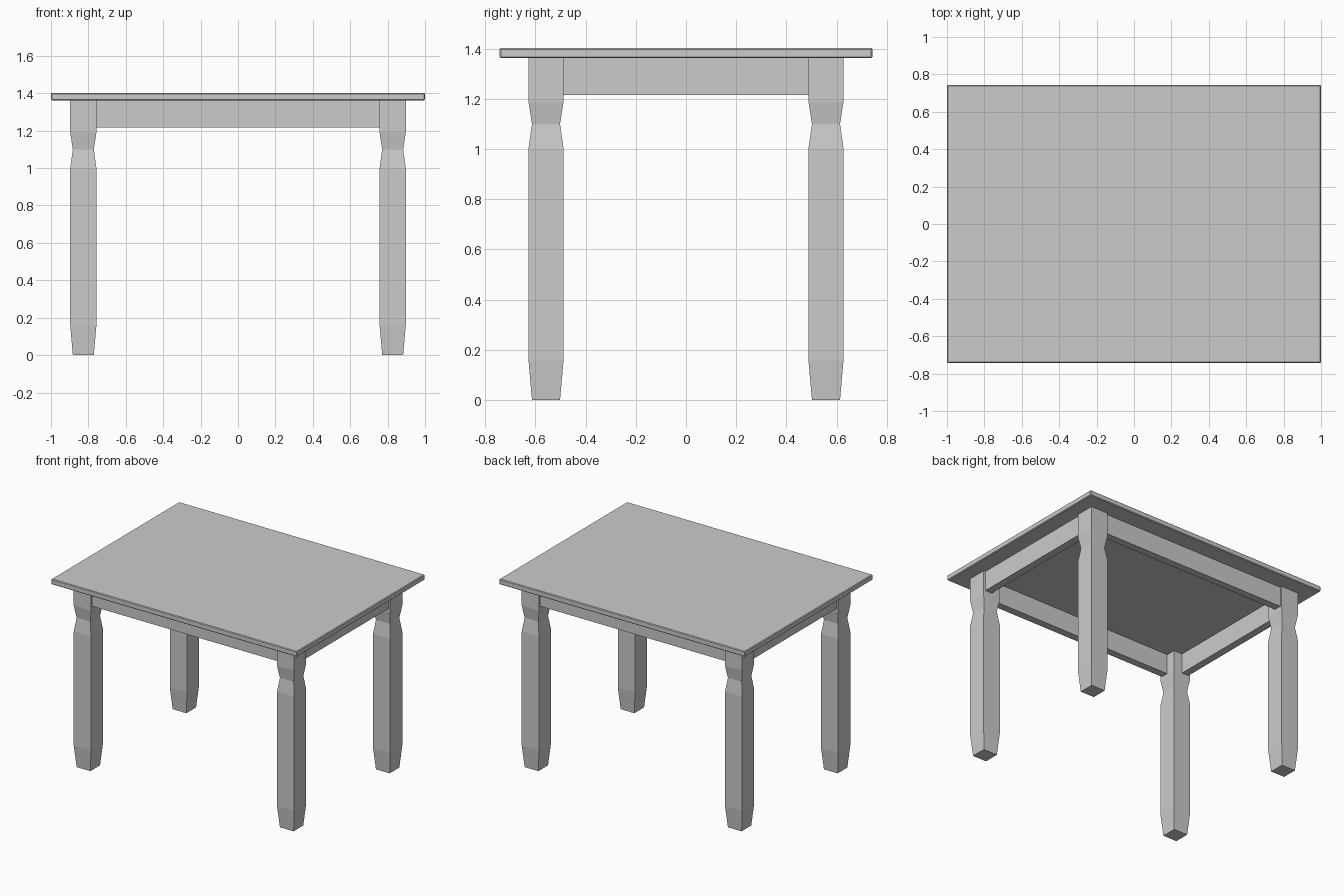
import bpy
import bmesh

if "Cube" in bpy.data.objects:
    bpy.data.objects.remove(bpy.data.objects["Cube"])


def finish(name, bm):
    bmesh.ops.recalc_face_normals(bm, faces=bm.faces)
    mesh = bpy.data.meshes.new(name)
    bm.to_mesh(mesh)
    bm.free()
    obj = bpy.data.objects.new(name, mesh)
    bpy.context.collection.objects.link(obj)
    return obj


def box(name, x0, x1, y0, y1, z0, z1):
    bm = bmesh.new()
    bmesh.ops.create_cube(bm, size=1)
    for v in bm.verts:
        v.co = (x1 if v.co.x > 0 else x0, y1 if v.co.y > 0 else y0, z1 if v.co.z > 0 else z0)
    return finish(name, bm)


def square_post(name, cx, cy, profile):
    bm = bmesh.new()
    rings = [[bm.verts.new((cx + sx * h, cy + sy * h, z))
              for sx, sy in ((-1, -1), (1, -1), (1, 1), (-1, 1))] for z, h in profile]
    for a, b in zip(rings, rings[1:]):
        for i in range(4):
            j = (i + 1) % 4
            bm.faces.new((a[i], a[j], b[j], b[i]))
    bm.faces.new(rings[0][::-1])
    bm.faces.new(rings[-1])
    return finish(name, bm)


TOP_Z, UNDER_Z = 1.402, 1.362
LEG_X, LEG_Y, HALF = 0.827, 0.558, 0.07

# Tabletop with a tiny chamfer
top = box("tabletop", -1, 1, -0.743, 0.743, UNDER_Z, TOP_Z)
bevel = top.modifiers.new("chamfer", 'BEVEL')
bevel.width = 0.005
bevel.segments = 1

# Legs: tapered foot, straight shaft, pinched neck, square block
profile = [(0, 0.056), (0.16, HALF), (1.0, HALF), (1.1, 0.056), (1.19, HALF), (UNDER_Z, HALF)]
for sx, side in ((-1, "left"), (1, "right")):
    for sy, end in ((-1, "front"), (1, "back")):
        square_post(f"{end}_{side}_leg", sx * LEG_X, sy * LEG_Y, profile)

# Aprons between the legs, set slightly behind the outer leg faces
RECESS, THICK, APRON_Z = 0.015, 0.055, 1.216
ax, ay = LEG_X - HALF, LEG_Y - HALF
for s, end, side in ((-1, "front", "left"), (1, "back", "right")):
    y = sorted((s * (LEG_Y + HALF - RECESS), s * (LEG_Y + HALF - RECESS - THICK)))
    x = sorted((s * (LEG_X + HALF - RECESS), s * (LEG_X + HALF - RECESS - THICK)))
    box(f"{end}_apron", -ax, ax, y[0], y[1], APRON_Z, UNDER_Z)
    box(f"{side}_apron", x[0], x[1], -ay, ay, APRON_Z, UNDER_Z)
